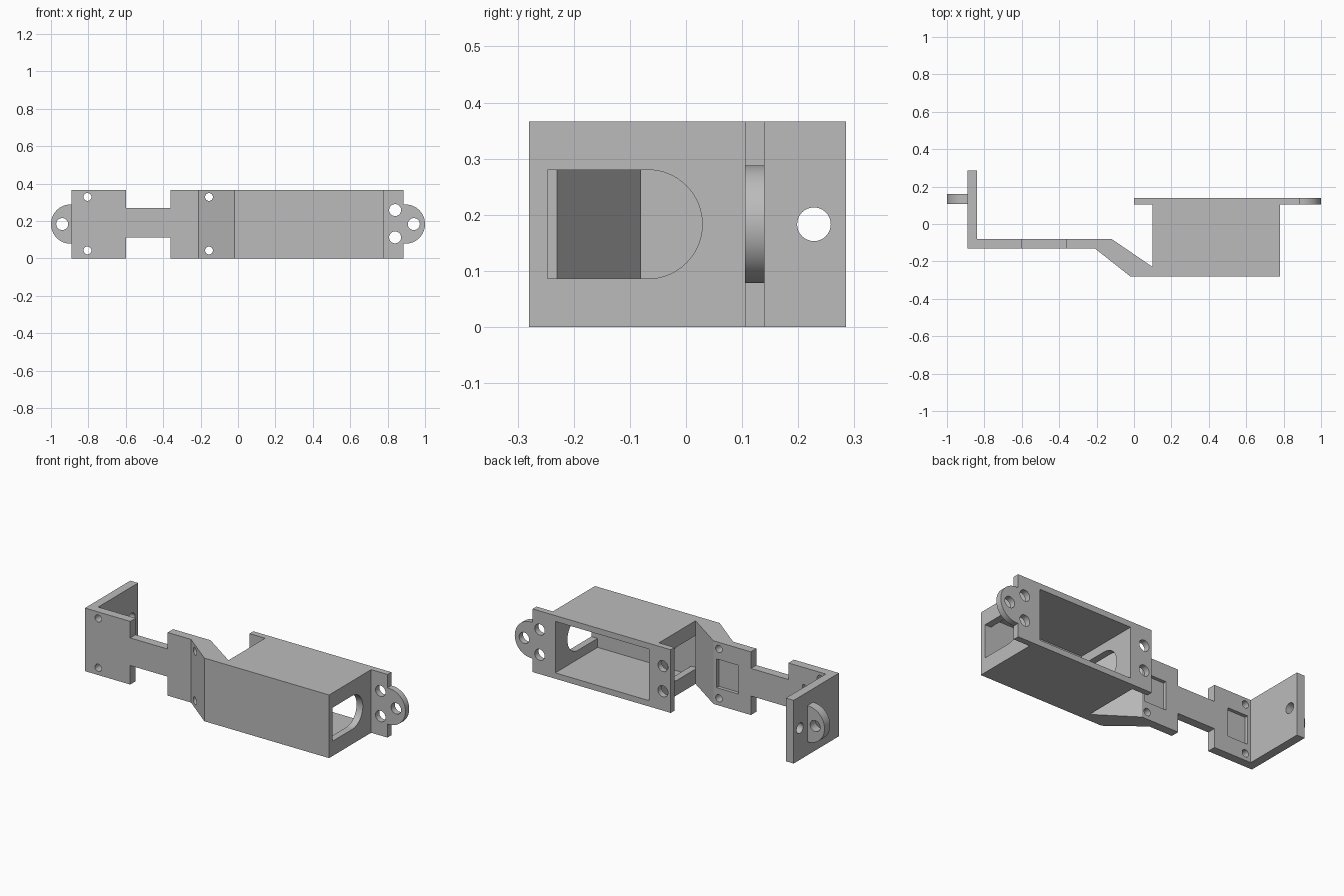
import bpy, bmesh, math
from mathutils import Vector

if "Cube" in bpy.data.objects:
    bpy.data.objects.remove(bpy.data.objects["Cube"], do_unlink=True)

H = 0.366        # full height
MID = H / 2      # centre line height

mat = bpy.data.materials.new("plain grey")
mat.use_nodes = True
grey = (0.5, 0.5, 0.5, 1)
mat.diffuse_color = grey
mat.node_tree.nodes["Principled BSDF"].inputs["Base Color"].default_value = grey


def prism(name, outline, axis, lo, hi):
    """Extrude a 2D outline along an axis; outline holds the other two coordinates in xyz order."""
    def place(p, d):
        c = list(p)
        c.insert("xyz".index(axis), d)
        return Vector(c)
    bm = bmesh.new()
    face = bm.faces.new([bm.verts.new(place(p, lo)) for p in outline])
    res = bmesh.ops.extrude_face_region(bm, geom=[face])
    moved = [g for g in res["geom"] if isinstance(g, bmesh.types.BMVert)]
    bmesh.ops.translate(bm, verts=moved, vec=place((0, 0), hi - lo))
    bmesh.ops.recalc_face_normals(bm, faces=bm.faces)
    mesh = bpy.data.meshes.new(name)
    bm.to_mesh(mesh)
    bm.free()
    ob = bpy.data.objects.new(name, mesh)
    bpy.context.collection.objects.link(ob)
    mesh.materials.append(mat)
    return ob


def rect(a0, a1, b0, b1):
    return [(a0, b0), (a1, b0), (a1, b1), (a0, b1)]


def arc(a, b, r, start=0, sweep=360, n=32):
    count = n if sweep == 360 else n + 1
    angles = [math.radians(start + sweep * i / n) for i in range(count)]
    return [(a + r * math.cos(t), b + r * math.sin(t)) for t in angles]


def cut(ob, outline, axis, lo, hi):
    cutter = prism("cutter", outline, axis, lo, hi)
    cutter.hide_render = True
    mod = ob.modifiers.new("cut", "BOOLEAN")
    mod.operation = "DIFFERENCE"
    mod.solver = "EXACT"
    mod.object = cutter
    bpy.context.view_layer.objects.active = ob
    bpy.ops.object.modifier_apply(modifier=mod.name)
    bpy.data.objects.remove(cutter, do_unlink=True)


# Bent body: end plate, arm, sloping web and box in one outline seen from above
body = prism("bracket_body", [
    (-0.89, 0.285), (-0.89, -0.13), (-0.21, -0.13), (-0.02, -0.28), (0.78, -0.28),
    (0.78, 0.105), (0.1, 0.105), (0.1, -0.23), (-0.12, -0.08), (-0.84, -0.08),
    (-0.84, 0.285)], "z", 0, H)

# Narrow neck between the two pads
cut(body, rect(-0.6, -0.36, -0.1, 0.11), "y", -0.2, 0)
cut(body, rect(-0.6, -0.36, 0.27, 0.5), "y", -0.2, 0)

# Box cavity, open at the back
cut(body, rect(0.14, 0.74, 0.034, H - 0.034), "y", -0.247, 0.2)

# Round-ended windows in both box end walls
window = [(-0.247, MID + 0.097), (-0.247, MID - 0.097)] + arc(-0.068, MID, 0.097, -90, 180)
cut(body, window, "x", 0.1, 0.16)
cut(body, window, "x", 0.7, 0.9)

# Shallow pockets and corner screw holes in the pads
for x0, x1, hole_x in ((-0.82, -0.69, -0.805), (-0.28, -0.14, -0.155)):
    cut(body, rect(x0, x1, 0.1, 0.266), "y", -0.1, -0.05)
    for z in (0.042, 0.328):
        cut(body, arc(hole_x, z, 0.021, n=24), "y", -0.4, 0)

# Hole through the end plate
cut(body, arc(0.228, MID, 0.03), "x", -0.95, -0.8)

# Mounting flange with a rounded ear, behind the box
flange = prism("mounting_flange",
               [(0, 0), (0.885, 0), (0.885, MID - 0.105)]
               + arc(0.895, MID, 0.105, -90, 180)
               + [(0.885, MID + 0.105), (0.885, H), (0, H)], "y", 0.105, 0.14)
cut(flange, rect(0.14, 0.74, 0.034, H - 0.034), "y", 0, 0.2)
for x, z in ((0.05, 0.112), (0.05, 0.258), (0.84, 0.112), (0.84, 0.258), (0.94, MID)):
    cut(flange, arc(x, z, 0.032), "y", 0, 0.2)

# Rounded tab on the end plate
tab = prism("end_tab", [(-0.89, MID + 0.105)] + arc(-0.895, MID, 0.105, 90, 180)
            + [(-0.89, MID - 0.105)], "y", 0.108, 0.16)
cut(tab, arc(-0.94, MID, 0.032), "y", 0, 0.3)

# Smooth the rounds, keep edges sharp
for ob in (body, flange, tab):
    bpy.ops.object.select_all(action="DESELECT")
    ob.select_set(True)
    bpy.context.view_layer.objects.active = ob
    bpy.ops.object.shade_smooth_by_angle(angle=math.radians(30))
